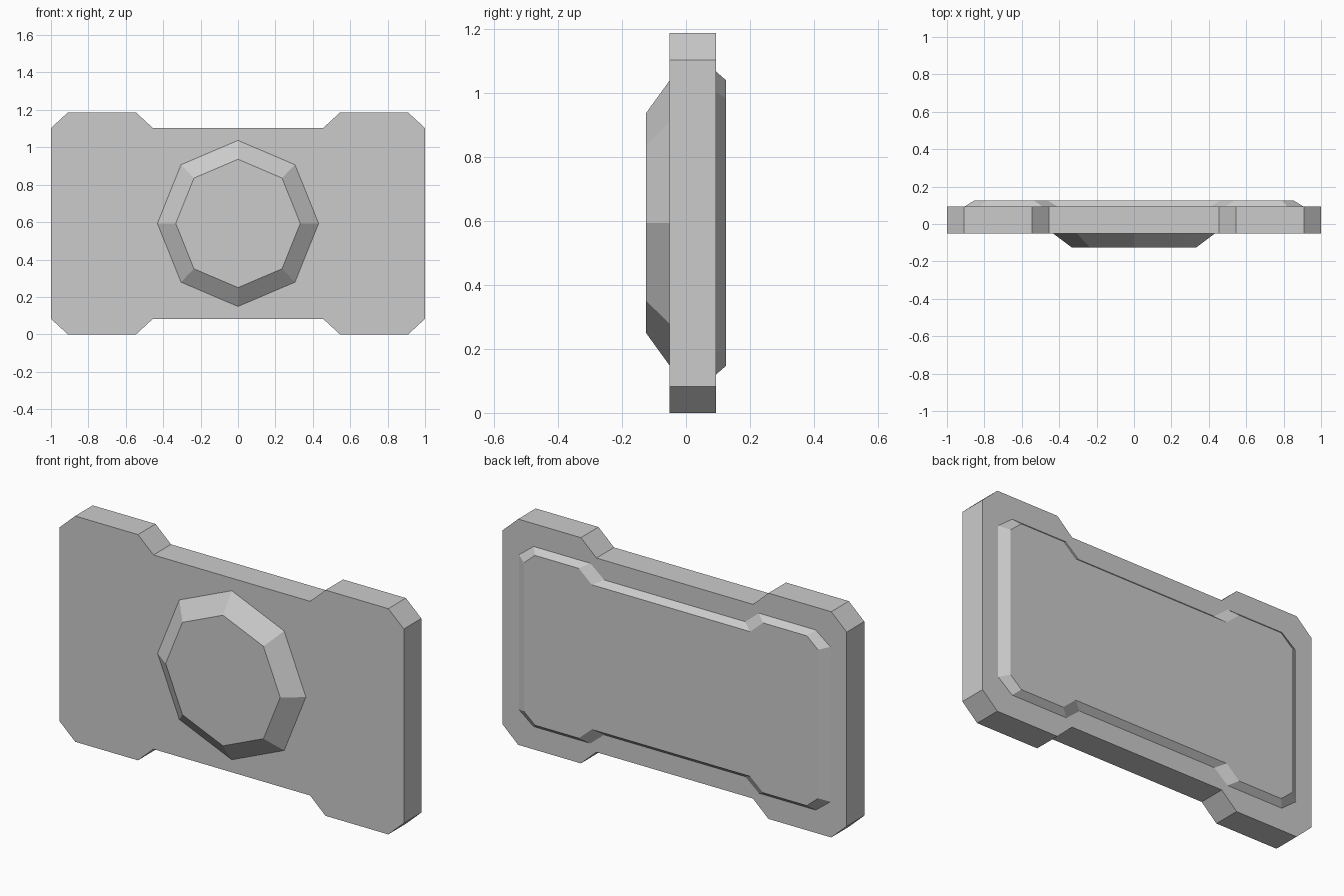
import bpy, bmesh
from math import cos, sin, pi

cube = bpy.data.objects.get("Cube")
if cube:
    bpy.data.objects.remove(cube, do_unlink=True)

MID_Z = 0.593

grey = bpy.data.materials.new("plain grey")
grey.use_nodes = True
colour = (0.6, 0.6, 0.6, 1)
grey.diffuse_color = colour
grey.node_tree.nodes["Principled BSDF"].inputs["Base Color"].default_value = colour


def mirrored(quarter):
    """Mirror a quarter outline (from the right side up to the middle) on both axes."""
    half = quarter + [(-x, z) for x, z in reversed(quarter)]
    return half + [(-x, -z) for x, z in half]


def octagon(rx, rz):
    return [(rx * cos(i * pi / 4), rz * sin(i * pi / 4)) for i in range(8)]


def loft(name, front, back):
    """Solid between two outlines, each given as (y, points around the middle)."""
    bm = bmesh.new()
    rings = [[bm.verts.new((x, y, z + MID_Z)) for x, z in pts] for y, pts in (front, back)]
    for ring in rings:
        bm.faces.new(ring)
    n = len(rings[0])
    for i in range(n):
        j = (i + 1) % n
        bm.faces.new((rings[0][i], rings[0][j], rings[1][j], rings[1][i]))
    bmesh.ops.recalc_face_normals(bm, faces=bm.faces)
    mesh = bpy.data.meshes.new(name)
    bm.to_mesh(mesh)
    bm.free()
    mesh.materials.append(grey)
    obj = bpy.data.objects.new(name, mesh)
    bpy.context.collection.objects.link(obj)
    return obj


# Main plate with clipped corners and notched long edges
plate = mirrored([(1, 0.51), (0.91, 0.593), (0.545, 0.593), (0.455, 0.51)])
loft("plate", (-0.052, plate), (0.094, plate))

# Raised bevelled panel on the back
panel_base = mirrored([(0.905, 0.407), (0.82, 0.473), (0.49, 0.473), (0.41, 0.407)])
panel_top = mirrored([(0.855, 0.39), (0.79, 0.446), (0.535, 0.446), (0.46, 0.38)])
loft("back_panel", (0.094, panel_base), (0.125, panel_top))

# Eight-sided bevelled boss on the front
loft("front_boss", (-0.125, octagon(0.333, 0.343)), (-0.052, octagon(0.431, 0.444)))
